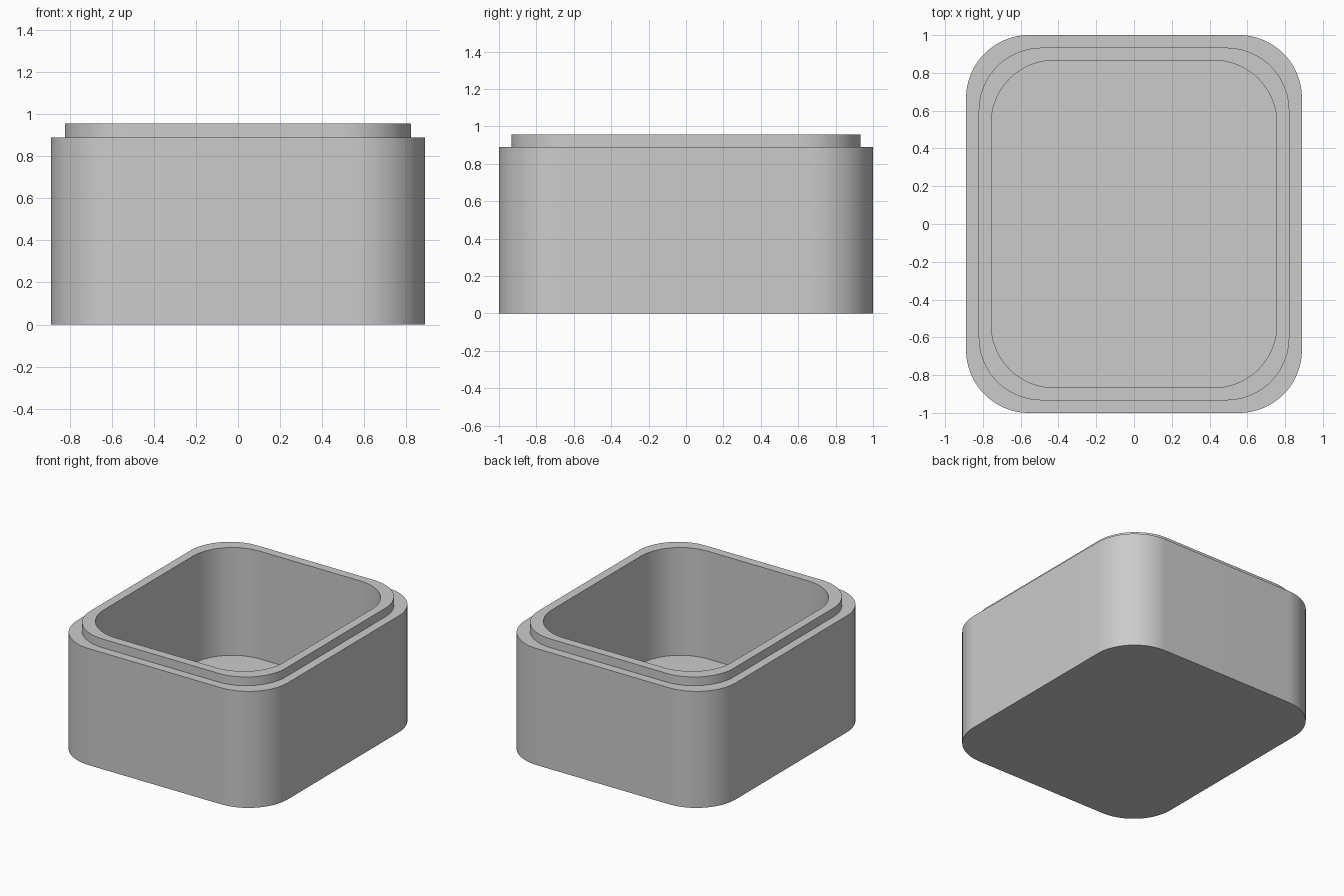
import bpy
import bmesh
from math import cos, sin, pi, radians

cube = bpy.data.objects.get("Cube")
if cube:
    bpy.data.objects.remove(cube, do_unlink=True)

U = 1 / 45          # design unit
RADIUS = 15 * U     # same corner radius on every outline
STEPS = 24          # segments per rounded corner

grey = bpy.data.materials.new("light_grey")
grey.use_nodes = True
color = (0.6, 0.6, 0.6, 1)
grey.diffuse_color = color
grey.node_tree.nodes["Principled BSDF"].inputs["Base Color"].default_value = color


def rounded_ring(bm, half_x, half_y, z):
    """Ring of vertices around a rounded rectangle."""
    ring = []
    corners = [(1, 1), (-1, 1), (-1, -1), (1, -1)]
    for i, (sx, sy) in enumerate(corners):
        for s in range(STEPS + 1):
            a = (i + s / STEPS) * pi / 2
            ring.append(bm.verts.new((sx * (half_x - RADIUS) + RADIUS * cos(a),
                                      sy * (half_y - RADIUS) + RADIUS * sin(a), z)))
    return ring


# Outline from the underside, over the stepped lip, down to the inside floor
profile = [
    (40, 45, 0),     # base
    (40, 45, 40),    # shoulder outer edge
    (37, 42, 40),    # shoulder inner edge
    (37, 42, 43),    # lip outer edge
    (34, 39, 43),    # lip inner edge
    (34, 39, 6),     # inside floor
]

bm = bmesh.new()
rings = [rounded_ring(bm, x * U, y * U, z * U) for x, y, z in profile]
for low, high in zip(rings, rings[1:]):
    for i in range(len(low)):
        j = (i + 1) % len(low)
        bm.faces.new((low[i], low[j], high[j], high[i]))
bm.faces.new(rings[0][::-1])    # underside
bm.faces.new(rings[-1])         # inside floor
bmesh.ops.recalc_face_normals(bm, faces=bm.faces)

mesh = bpy.data.meshes.new("box_body")
bm.to_mesh(mesh)
bm.free()
mesh.materials.append(grey)
body = bpy.data.objects.new("box_body", mesh)
bpy.context.collection.objects.link(body)

# Smooth corners, sharp rims
bpy.ops.object.select_all(action="DESELECT")
body.select_set(True)
bpy.context.view_layer.objects.active = body
bpy.ops.object.shade_smooth_by_angle(angle=radians(30))
